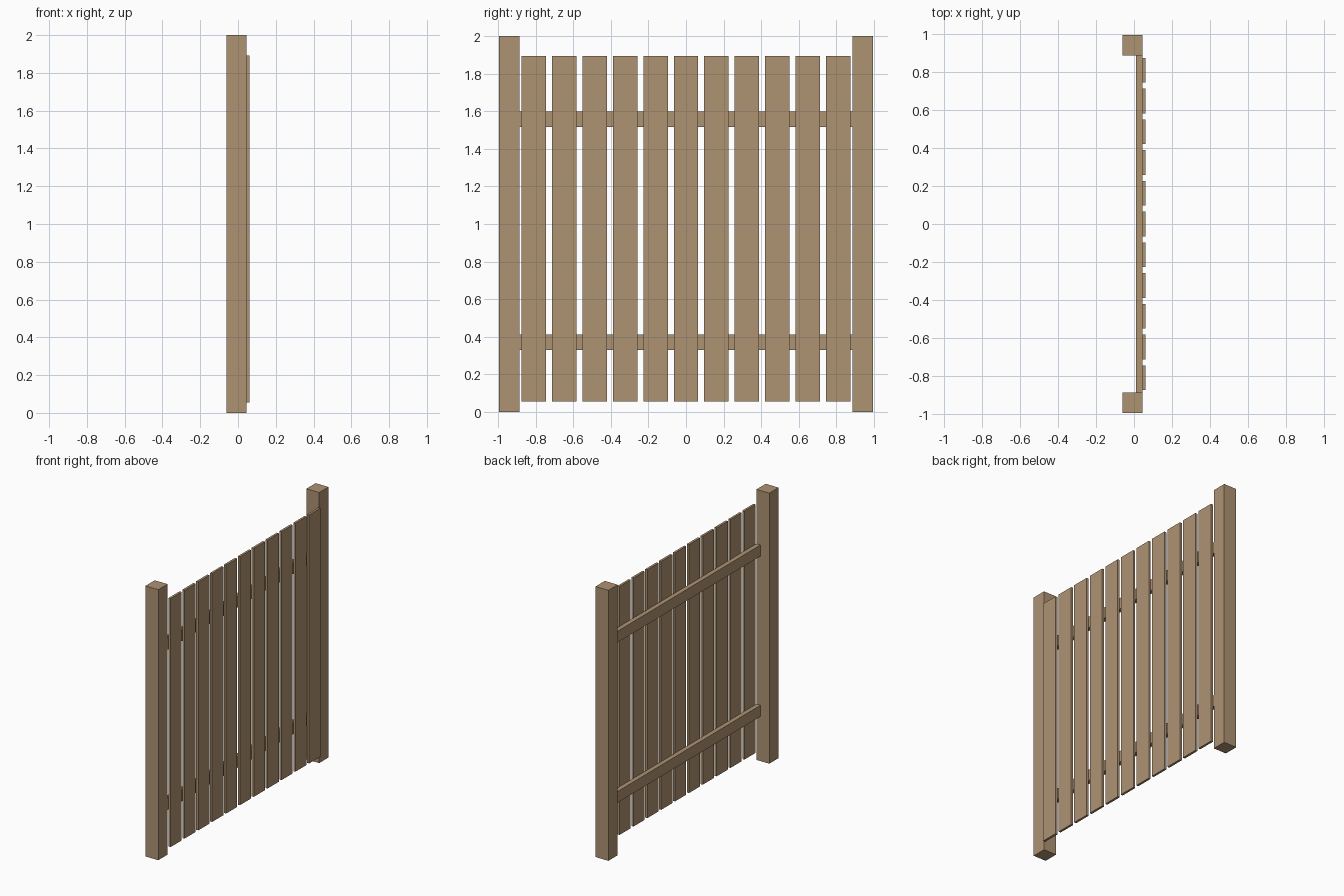
import bpy

cube = bpy.data.objects.get("Cube")
if cube:
    bpy.data.objects.remove(cube, do_unlink=True)

# Single bare-timber colour
wood = bpy.data.materials.new("light_brown_wood")
wood.use_nodes = True
colour = (0.423, 0.289, 0.171, 1)
wood.diffuse_color = colour
wood.node_tree.nodes["Principled BSDF"].inputs["Base Color"].default_value = colour


def board(name, x, y, z):
    """Box spanning the given (low, high) ranges."""
    spans = (x, y, z)
    bpy.ops.mesh.primitive_cube_add(size=1, location=[(a + b) / 2 for a, b in spans])
    obj = bpy.context.object
    obj.name = name
    obj.scale = [b - a for a, b in spans]
    bpy.ops.object.transform_apply(location=False, rotation=False, scale=True)
    obj.data.materials.append(wood)
    return obj


BACK, RAIL_BACK, FACE, FRONT = -0.061, 0.011, 0.044, 0.061
END, INNER = 0.994, 0.886

# End posts
board("right_post", (BACK, FACE), (-END, -INNER), (0, 2))
board("left_post", (BACK, FACE), (INNER, END), (0, 2))

# Horizontal rails between the posts
for name, low in (("lower_rail", 0.33), ("upper_rail", 1.515)):
    board(name, (RAIL_BACK, FACE), (-INNER, INNER), (low, low + 0.083))

# Evenly spaced vertical slats on the outer face of the rails
COUNT, PITCH, WIDTH = 11, 0.162, 0.13
for i in range(COUNT):
    y = (i - (COUNT - 1) / 2) * PITCH
    board(f"slat_{i + 1}", (FACE, FRONT), (y - WIDTH / 2, y + WIDTH / 2), (0.056, 1.893))
